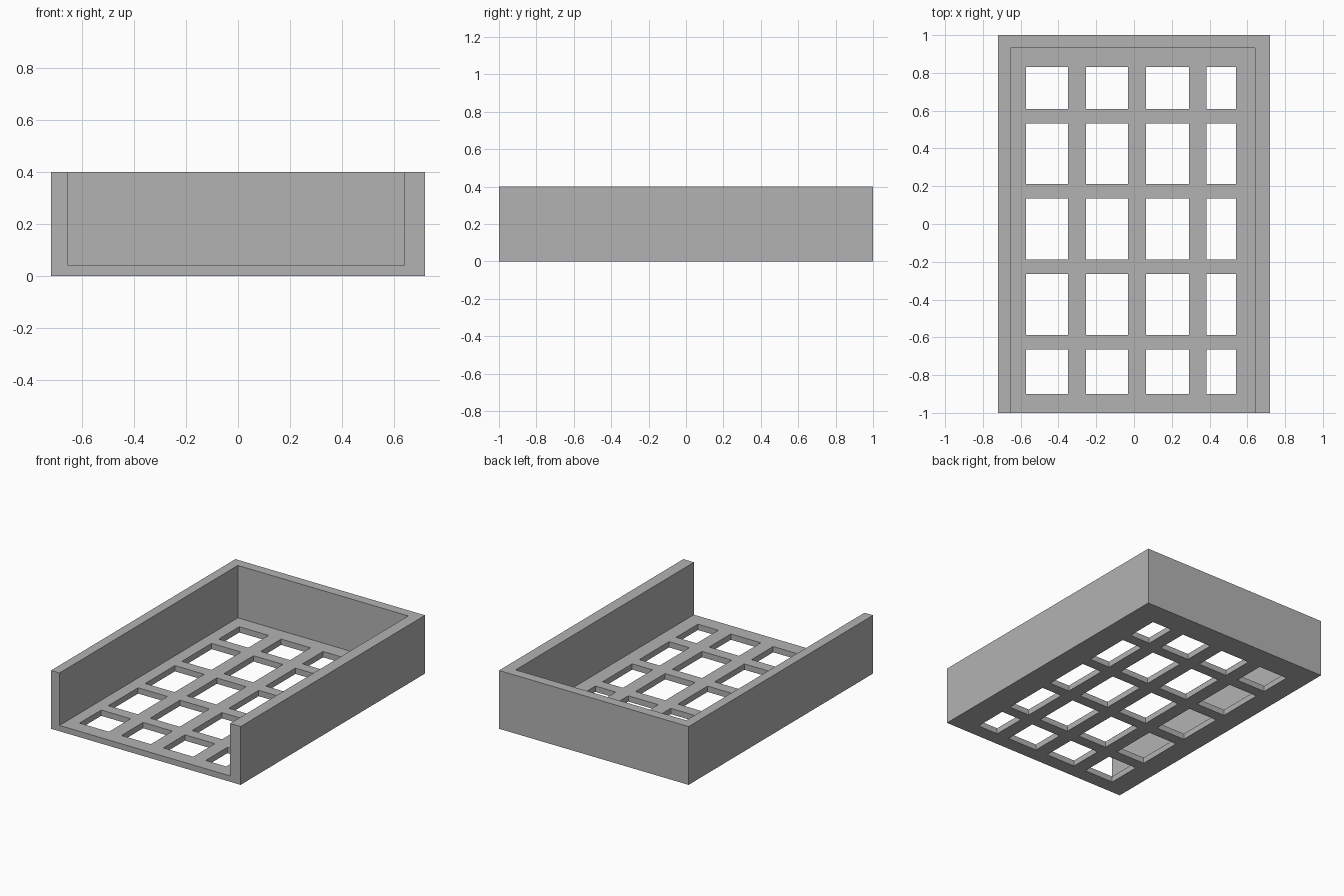
import bpy
import bmesh
from mathutils import Matrix, Vector

if "Cube" in bpy.data.objects:
    bpy.data.objects.remove(bpy.data.objects["Cube"], do_unlink=True)

grey = bpy.data.materials.new("plain grey")
grey.use_nodes = True
colour = (0.45, 0.45, 0.45, 1)
grey.diffuse_color = colour
grey.node_tree.nodes["Principled BSDF"].inputs["Base Color"].default_value = colour


def boxes(name, spans):
    """One object made of boxes, each given by its low and high corners."""
    bm = bmesh.new()
    for low, high in spans:
        low, high = Vector(low), Vector(high)
        place = Matrix.Translation((low + high) / 2) @ Matrix.Diagonal((*(high - low), 1))
        bmesh.ops.create_cube(bm, size=1, matrix=place)
    mesh = bpy.data.meshes.new(name)
    bm.to_mesh(mesh)
    bm.free()
    mesh.materials.append(grey)
    obj = bpy.data.objects.new(name, mesh)
    bpy.context.collection.objects.link(obj)
    return obj


def cut(target, cutter):
    """Subtract the cutter, apply the result and discard the cutter."""
    mod = target.modifiers.new("cut", "BOOLEAN")
    mod.operation = "DIFFERENCE"
    mod.solver = "EXACT"
    mod.object = cutter
    cutter.hide_render = True
    bpy.context.view_layer.objects.active = target
    bpy.ops.object.modifier_apply(modifier=mod.name)
    bpy.data.objects.remove(cutter, do_unlink=True)


# Solid block for the floor and three walls
tray = boxes("tray", [((-0.72, -1, 0), (0.72, 1, 0.4))])

# Cavity, open at the top and the front
cut(tray, boxes("cavity_cutter", [((-0.655, -1.2, 0.04), (0.64, 0.933, 0.6))]))

# Rectangular openings through the floor
columns = [(-0.573, -0.35), (-0.255, -0.032), (0.063, 0.29), (0.385, 0.54)]
rows = [(-0.9, -0.665), (-0.587, -0.265), (-0.188, 0.134), (0.211, 0.533), (0.61, 0.832)]
cut(tray, boxes("opening_cutter", [((x0, y0, -0.1), (x1, y1, 0.1))
                                   for x0, x1 in columns for y0, y1 in rows]))
